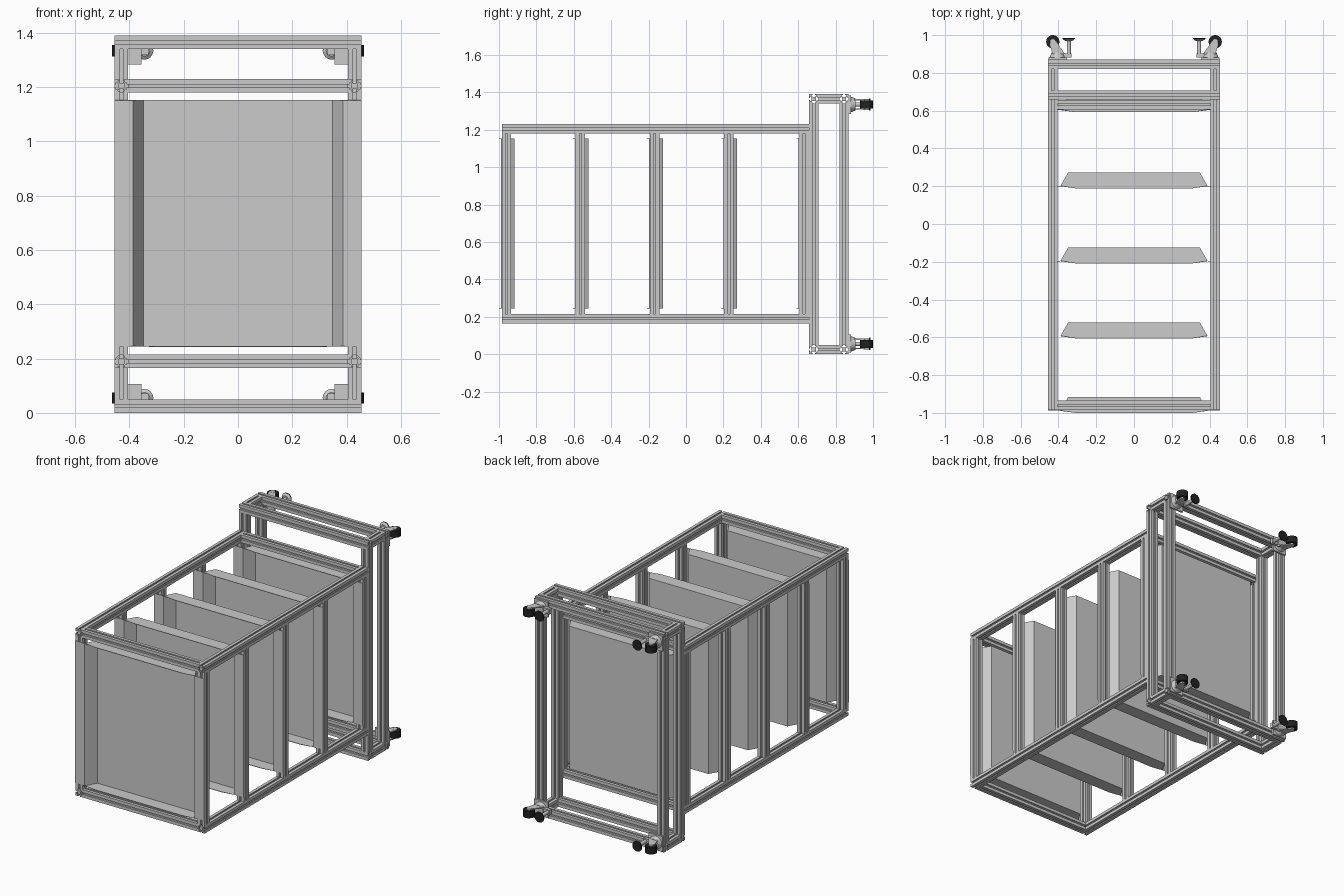
import bpy, bmesh, math
from mathutils import Matrix, Vector

if "Cube" in bpy.data.objects:
    bpy.data.objects.remove(bpy.data.objects["Cube"])

black = bpy.data.materials.new("black_rubber")
black.diffuse_color = (0.015, 0.015, 0.015, 1)
black.use_nodes = True
black.node_tree.nodes["Principled BSDF"].inputs["Base Color"].default_value = black.diffuse_color


def finish(name, bm, mat=None, smooth=False):
    bmesh.ops.recalc_face_normals(bm, faces=bm.faces[:])
    me = bpy.data.meshes.new(name)
    bm.to_mesh(me)
    bm.free()
    ob = bpy.data.objects.new(name, me)
    bpy.context.collection.objects.link(ob)
    if mat:
        me.materials.append(mat)
    if smooth:
        bpy.ops.object.select_all(action='DESELECT')
        ob.select_set(True)
        bpy.context.view_layer.objects.active = ob
        bpy.ops.object.shade_smooth_by_angle(angle=math.radians(35))
    return ob


def prism(name, pts, to_world, lo, hi, mat=None):
    """Extrude a 2D outline from lo to hi; to_world(u, v, w) places it."""
    bm = bmesh.new()
    a = [bm.verts.new(to_world(u, v, lo)) for u, v in pts]
    b = [bm.verts.new(to_world(u, v, hi)) for u, v in pts]
    n = len(pts)
    bm.faces.new(a)
    bm.faces.new(b)
    for i in range(n):
        bm.faces.new((a[i], a[(i + 1) % n], b[(i + 1) % n], b[i]))
    return finish(name, bm, mat)


def box(name, x, y, z, mat=None):
    return prism(name, [(x[0], y[0]), (x[1], y[0]), (x[1], y[1]), (x[0], y[1])],
                 lambda u, v, w: (u, v, w), z[0], z[1], mat)


def cylinder(name, axis, c, r, depth, mat=None, r2=None, seg=32):
    rot = {'y': Matrix.Rotation(-math.pi / 2, 4, 'X'), 'z': Matrix()}[axis]
    bm = bmesh.new()
    bmesh.ops.create_cone(bm, cap_ends=True, segments=seg, radius1=r,
                          radius2=r if r2 is None else r2, depth=depth,
                          matrix=Matrix.Translation(c) @ rot)
    return finish(name, bm, mat, True)


# T-slot cross-section: one side's outline, turned four times
H = 0.025
side = [(H, -H), (H, -0.0055), (0.0195, -0.0055), (0.0195, -0.0125), (0.0165, -0.0125),
        (0.011, -0.007), (0.011, 0.007), (0.0165, 0.0125), (0.0195, 0.0125),
        (0.0195, 0.0055), (H, 0.0055)]
PROFILE = []
for q in range(4):
    c, s = round(math.cos(q * math.pi / 2)), round(math.sin(q * math.pi / 2))
    PROFILE += [(c * u - s * v, s * u + c * v) for u, v in side]


def bar(name, axis, a, b, lo, hi):
    """Slotted bar along an axis; a, b are its other two coordinates in order."""
    place = {'x': lambda u, v, w: (w, a + u, b + v),
             'y': lambda u, v, w: (a + u, w, b + v),
             'z': lambda u, v, w: (a + u, b + v, w)}[axis]
    return prism(name, PROFILE, place, lo, hi)


X = 0.43
BASE_Y = (0.683, 0.845)
BASE_Z = (0.025, 1.365)
RACK_Z = (0.19, 1.205)
SHELF_Y = (-0.96, -0.565, -0.168, 0.229, 0.632)

# Base frame
for z in BASE_Z:
    for y in BASE_Y:
        bar("base_cross_rail", 'x', y, z, -0.455, 0.455)
    for sx in (-1, 1):
        bar("base_end_rail", 'y', sx * X, z, BASE_Y[0] + H, BASE_Y[1] - H)
for sx in (-1, 1):
    for y in BASE_Y:
        bar("base_long_rail", 'z', sx * X, y, 0.05, 1.34)

# Rack frame
for z in RACK_Z:
    for sx in (-1, 1):
        bar("rack_long_rail", 'y', sx * X, z, -0.985, 0.658)
    for y in (SHELF_Y[0], SHELF_Y[-1]):
        bar("rack_cross_rail", 'x', y, z, -0.405, 0.405)
for y in SHELF_Y:
    for sx in (-1, 1):
        bar("shelf_support", 'z', sx * X, y, RACK_Z[0] + H, RACK_Z[1] - H)


# Sheet-metal shelf trays: flanges, slanted sides, floor and end walls
def tray(c):
    f, b = c - 0.028, c + 0.043
    section = [(-0.455, f), (-0.388, f), (-0.348, b), (0.348, b), (0.388, f), (0.455, f)]
    bm = bmesh.new()
    rows = [[bm.verts.new((x, y, z)) for x, y in section] for z in (0.245, 1.152)]
    for i in range(5):
        bm.faces.new((rows[0][i], rows[0][i + 1], rows[1][i + 1], rows[1][i]))
    for row, z in zip(rows, (0.245, 1.152)):
        lip = [bm.verts.new((x, f - 0.012, z)) for x in (0.31, -0.31)]
        bm.faces.new(row[1:5] + lip)
    ob = finish("shelf_tray", bm)
    m = ob.modifiers.new("thickness", 'SOLIDIFY')
    m.thickness = 0.003
    m.offset = 0


for y in SHELF_Y:
    tray(y)

# Casters with levelling feet, one per base corner
for sx in (-1, 1):
    for sz in (-1, 1):
        def Z(d):  # distance from the outer end -> world z
            return d if sz < 0 else 1.39 - d

        def span(a, b):
            return sorted((Z(a), Z(b)))

        def xs(a, b):
            return sorted((sx * a, sx * b))

        zc = Z(0.055)
        box("caster_plate", xs(0.355, 0.452), (0.87, 0.882), span(0.008, 0.106))
        cylinder("caster_swivel", 'y', (sx * 0.405, 0.894, zc), 0.042, 0.026, r2=0.032)
        fork = [(0.365, 0.9), (0.432, 0.9), (0.446, 0.955), (0.436, 0.975), (0.415, 0.97)]
        for d in (-0.025, 0.025):
            prism("caster_fork", fork, lambda u, v, w: (sx * u, v, w),
                  zc + d - 0.003, zc + d + 0.003)
        cylinder("wheel", 'z', (sx * X, 0.965, zc), 0.035, 0.042, black)
        cylinder("wheel_hub", 'z', (sx * X, 0.965, zc), 0.016, 0.058)
        box("foot_bracket", xs(0.33, 0.4), (0.882, 0.902), span(0.038, 0.072))
        cylinder("foot_stem", 'y', (sx * 0.345, 0.935, zc), 0.011, 0.08, seg=20)
        cylinder("foot_disc", 'y', (sx * 0.345, 0.975, zc), 0.02, 0.01, r2=0.033)
        cylinder("foot_pad", 'y', (sx * 0.345, 0.983, zc), 0.033, 0.006, black)
